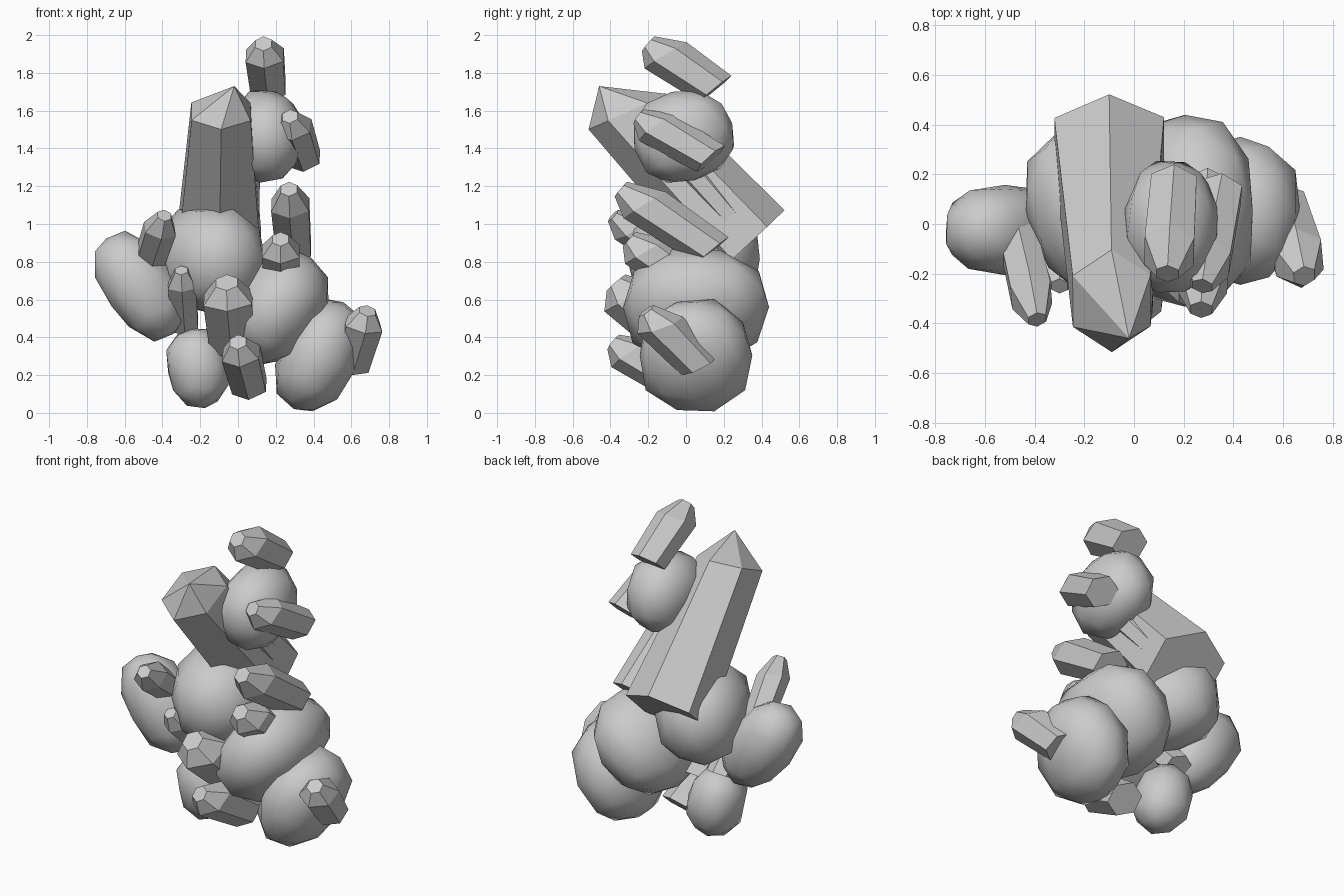
import bpy, bmesh, math, random
from mathutils import Vector, Euler

if "Cube" in bpy.data.objects:
    bpy.data.objects.remove(bpy.data.objects["Cube"])

random.seed(4)


def finish(bm, name, smooth):
    bmesh.ops.recalc_face_normals(bm, faces=bm.faces)
    me = bpy.data.meshes.new(name)
    bm.to_mesh(me)
    bm.free()
    ob = bpy.data.objects.new(name, me)
    bpy.context.collection.objects.link(ob)
    if smooth:
        bpy.ops.object.select_all(action='DESELECT')
        ob.select_set(True)
        bpy.context.view_layer.objects.active = ob
        bpy.ops.object.shade_smooth_by_angle(angle=math.radians(40))
    return ob


def rock(name, centre, radii, tilt=0, lean=0, yaw=0):
    """Slightly boxy, irregular, smooth-shaded low-poly boulder."""
    bm = bmesh.new()
    bmesh.ops.create_icosphere(bm, subdivisions=2, radius=1)
    rot = Euler([math.radians(a) for a in (lean, tilt, yaw)]).to_matrix()
    for v in bm.verts:
        boxy = sum(abs(a) ** 2.4 for a in v.co) ** (-1 / 2.4)
        p = v.co * boxy * random.uniform(0.98, 1.04)
        p = Vector(a * r for a, r in zip(p, radii))
        v.co = Vector(centre) + rot @ p
    return finish(bm, name, True)


def crystal(name, base, tip, r, shoulder=None, r_base=None, r_tip=None,
            squash=0.96, shear=(0.3, 0.45, 0.12)):
    """Six-sided prism with a tapered tip; rings are slanted forward underneath."""
    base, tip = Vector(base), Vector(tip)
    mid = Vector(shoulder) if shoulder else base.lerp(tip, 0.74)
    d = (mid - base).normalized()
    side = (Vector((1, 0, 0)) - d * d.x).normalized()
    under = side.cross(d)
    r_tip = 0.42 * r if r_tip is None else r_tip
    bm = bmesh.new()
    rings = []
    for c, rad, sq, sh in ((base, r_base or r * 0.88, 1, shear[0]),
                           (mid, r, squash, shear[1]), (tip, r_tip, 1, shear[2])):
        ring = []
        for i in range(6):
            a = math.radians(60 * i + 30)
            off = side * math.cos(a) * sq + (under + d * sh) * math.sin(a)
            ring.append(bm.verts.new(c + rad * off))
        rings.append(ring)
    for lo, hi in zip(rings, rings[1:]):
        for i in range(6):
            j = (i + 1) % 6
            bm.faces.new((lo[i], lo[j], hi[j], hi[i]))
    bm.faces.new(rings[0])
    bm.faces.new(rings[-1])
    bmesh.ops.remove_doubles(bm, verts=bm.verts, dist=0.002)
    return finish(bm, name, False)


# Boulders
rock("left_rock", (-0.52, -0.02, 0.67), (0.185, 0.18, 0.31), -35)
rock("centre_rock", (-0.15, 0.045, 0.815), (0.27, 0.36, 0.28), yaw=25)
rock("large_rock", (0.205, 0.055, 0.56), (0.245, 0.38, 0.325), 35)
rock("lower_right_rock", (0.428, 0.05, 0.305), (0.205, 0.295, 0.305), 25)
rock("lower_left_rock", (-0.215, 0.0, 0.24), (0.16, 0.17, 0.21), -10)
rock("top_rock", (0.15, -0.015, 1.465), (0.195, 0.265, 0.235), 0, 15)

# Main large crystal and the thin one fused to its side
crystal("main_crystal", (-0.10, 0.335, 0.90), (-0.02, -0.46, 1.73), 0.215,
        shoulder=(-0.09, -0.31, 1.595), r_base=0.255, r_tip=0.0,
        squash=0.84, shear=(0, 0.33, 0))
crystal("side_crystal", (0.05, 0.25, 1.02), (0.05, -0.03, 1.34), 0.08)

# Small crystals: base, tip, radius
small = [
    ((0.16, 0.155, 1.715), (0.135, -0.20, 1.955), 0.12),
    ((0.35, 0.13, 1.345), (0.275, -0.25, 1.57), 0.11),
    ((0.295, 0.14, 0.86), (0.27, -0.345, 1.185), 0.12),
    ((0.23, 0.05, 0.67), (0.225, -0.30, 0.92), 0.12),
    ((-0.48, 0.00, 0.77), (-0.39, -0.385, 1.045), 0.098),
    ((-0.28, 0.06, 0.45), (-0.30, -0.25, 0.755), 0.09),
    ((-0.03, -0.01, 0.36), (-0.06, -0.37, 0.69), 0.155),
    ((0.06, -0.01, 0.14), (0.00, -0.385, 0.375), 0.118),
    ((0.60, 0.07, 0.25), (0.685, -0.21, 0.54), 0.117),
]
for n, (b, t, r) in enumerate(small, 1):
    crystal(f"small_crystal_{n}", b, t, r)
